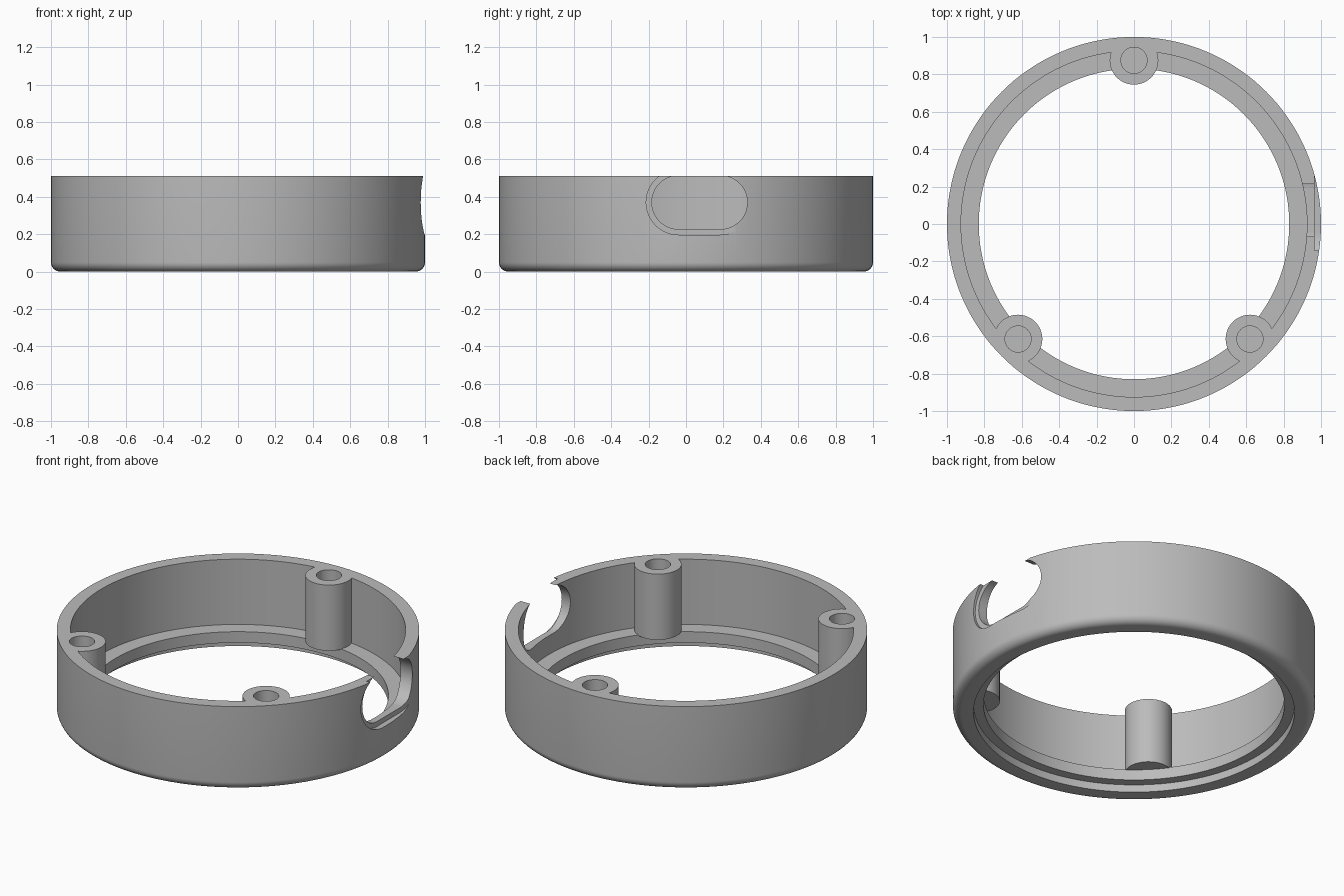
import bpy, bmesh
from math import sin, cos, pi, radians
from mathutils import Vector

old = bpy.data.objects.get("Cube")
if old:
    bpy.data.objects.remove(old)

HEIGHT, LEDGE = 0.51, 0.113

grey = bpy.data.materials.new("plain grey")
grey.use_nodes = True
colour = (0.5, 0.5, 0.5, 1)
grey.diffuse_color = colour
grey.node_tree.nodes["Principled BSDF"].inputs["Base Color"].default_value = colour


def finish(name, bm):
    bmesh.ops.recalc_face_normals(bm, faces=bm.faces)
    mesh = bpy.data.meshes.new(name)
    bm.to_mesh(mesh)
    bm.free()
    mesh.materials.append(grey)
    obj = bpy.data.objects.new(name, mesh)
    bpy.context.collection.objects.link(obj)
    return obj


def prism(name, points, direction):
    """Extrude a closed outline along a direction."""
    bm = bmesh.new()
    face = bm.faces.new([bm.verts.new(p) for p in points])
    out = bmesh.ops.extrude_face_region(bm, geom=[face])
    moved = [v for v in out["geom"] if isinstance(v, bmesh.types.BMVert)]
    bmesh.ops.translate(bm, verts=moved, vec=direction)
    return finish(name, bm)


def lathe(name, profile, steps=144):
    """Revolve a closed (radius, z) profile about the z axis."""
    bm = bmesh.new()
    rings = [[bm.verts.new((r * cos(2 * pi * i / steps), r * sin(2 * pi * i / steps), z))
              for r, z in profile] for i in range(steps)]
    n = len(profile)
    for i in range(steps):
        a, b = rings[i], rings[(i + 1) % steps]
        for j in range(n):
            k = (j + 1) % n
            bm.faces.new((a[j], b[j], b[k], a[k]))
    return finish(name, bm)


def circle(centre, radius, z, limit, steps=48):
    """Circle outline kept within a distance of the z axis."""
    points = []
    for i in range(steps):
        a = 2 * pi * i / steps
        p = centre + Vector((radius * cos(a), radius * sin(a)))
        if p.length > limit:
            p = p.normalized() * limit
        points.append((p.x, p.y, z))
    return points


def slot(name, radius, x, low_y=-0.04, high_y=0.185, z=0.37, steps=24):
    """Round-ended slot cutter running outwards along x."""
    points = []
    for y, start in ((high_y, -pi / 2), (low_y, pi / 2)):
        for i in range(steps + 1):
            a = start + pi * i / steps
            points.append((x, y + radius * cos(a), z + radius * sin(a)))
    return prism(name, points, (1.1 - x, 0, 0))


def combine(target, tool, operation):
    mod = target.modifiers.new(operation, "BOOLEAN")
    mod.operation, mod.solver, mod.object = operation, "EXACT", tool
    bpy.context.view_layer.objects.active = target
    bpy.ops.object.modifier_apply(modifier=mod.name)
    bpy.data.objects.remove(tool)


# Ring wall with rounded foot, recessed underside and inner ledge
FILLET = 0.05
foot = [(1 - FILLET + FILLET * sin(a), FILLET - FILLET * cos(a))
        for a in (pi / 2 * i / 8 for i in range(9))]
ring = lathe("ring_housing", [(0.885, 0)] + foot + [
    (1, HEIGHT), (0.925, HEIGHT), (0.925, LEDGE),
    (0.83, LEDGE), (0.83, 0.046), (0.885, 0.046)])

# Three screw bosses with blind holes
centres = [Vector((0, 0.875)), Vector((-0.62, -0.615)), Vector((0.62, -0.615))]
for c in centres:
    boss = prism("screw_boss", circle(c, 0.13, LEDGE - 0.003, 0.965),
                 (0, 0, HEIGHT - LEDGE + 0.003))
    combine(ring, boss, "UNION")
for c in centres:
    hole = prism("screw_hole", circle(c, 0.07, 0.15, 2), (0, 0, 0.5))
    combine(ring, hole, "DIFFERENCE")

# Side port: shallow flat pocket around a through slot
combine(ring, slot("port_pocket", 0.173, 0.965), "DIFFERENCE")
combine(ring, slot("port_opening", 0.143, 0.7), "DIFFERENCE")

# Smooth curves, crisp edges
bpy.ops.object.select_all(action="DESELECT")
ring.select_set(True)
bpy.context.view_layer.objects.active = ring
bpy.ops.object.shade_smooth_by_angle(angle=radians(30))
